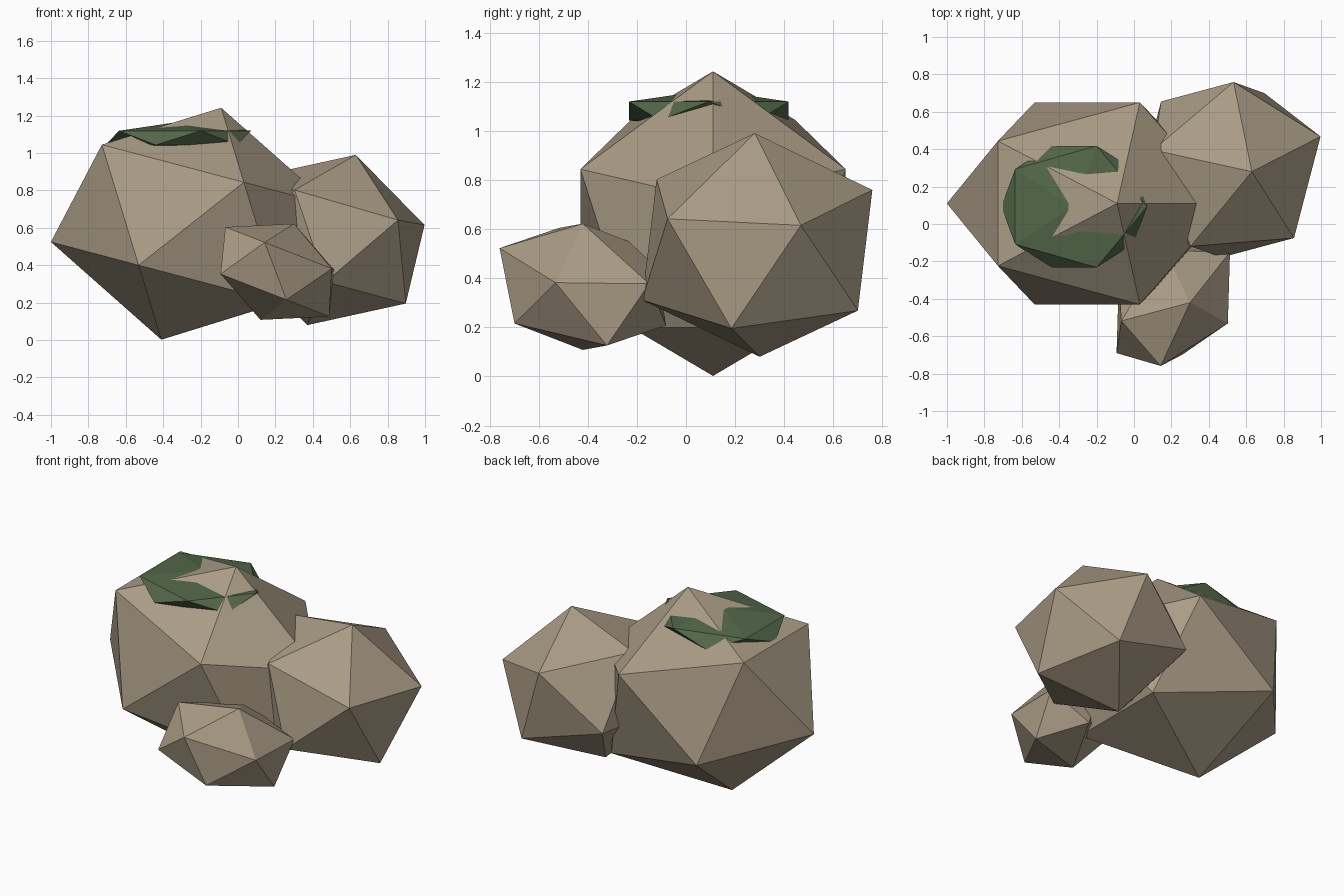
import bpy, bmesh
from mathutils import Matrix, Vector

if "Cube" in bpy.data.objects:
    bpy.data.objects.remove(bpy.data.objects["Cube"])


def make_material(name, color):
    mat = bpy.data.materials.new(name)
    mat.diffuse_color = (*color, 1.0)
    mat.use_nodes = True
    mat.node_tree.nodes["Principled BSDF"].inputs["Base Color"].default_value = mat.diffuse_color
    return mat


def stone(name, mat, center, x_axis, y_axis, z_axis):
    """Flat-shaded icosahedron stretched and tilted along three axes."""
    frame = Matrix((x_axis, y_axis, z_axis)).transposed().to_4x4()
    frame.translation = Vector(center)
    bm = bmesh.new()
    bmesh.ops.create_icosphere(bm, subdivisions=1, radius=1.0)
    bm.transform(frame)
    bmesh.ops.recalc_face_normals(bm, faces=bm.faces)
    mesh = bpy.data.meshes.new(name)
    bm.to_mesh(mesh)
    bm.free()
    mesh.materials.append(mat)
    obj = bpy.data.objects.new(name, mesh)
    bpy.context.collection.objects.link(obj)
    return obj


rock_mat = make_material("warm_grey_stone", (0.40, 0.33, 0.235))
moss_mat = make_material("moss_green", (0.085, 0.135, 0.066))

# Main boulder, tipped sideways
stone("large_rock", rock_mat, (-0.25, 0.11, 0.622),
      (0.759, 0, -0.201), (0, 0.635, 0), (0.16, 0, 0.62))

# Medium boulder leaning on the right
stone("medium_rock", rock_mat, (0.50, 0.29, 0.535),
      (0.491, 0.204, -0.138), (-0.190, 0.490, 0.069), (0.13, -0.01, 0.455))

# Small stone in front
stone("small_rock", rock_mat, (0.21, -0.42, 0.365),
      (0.294, 0.302, -0.115), (-0.200, 0.229, 0.078), (0.09, 0, 0.257))

# Flattened moss patch wrapped around the boulder's peak
stone("moss_patch", moss_mat, (-0.32, 0.093, 1.081),
      (0.436, 0, 0), (0, 0.382, 0), (0, 0, 0.085))
